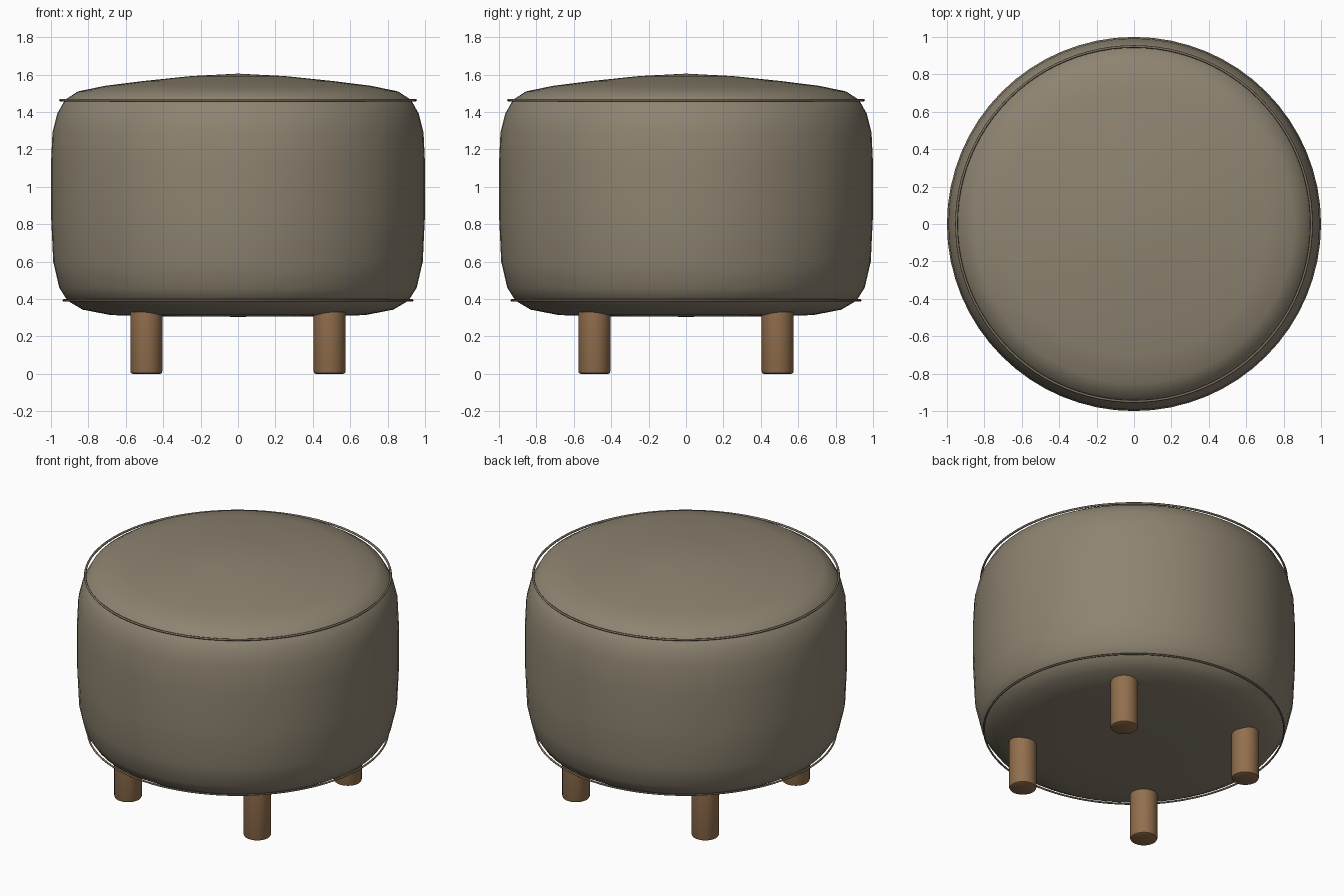
import bpy, bmesh, math

if "Cube" in bpy.data.objects:
    bpy.data.objects.remove(bpy.data.objects["Cube"])


def material(name, rgb):
    m = bpy.data.materials.new(name)
    m.diffuse_color = (*rgb, 1.0)
    m.use_nodes = True
    m.node_tree.nodes["Principled BSDF"].inputs["Base Color"].default_value = m.diffuse_color
    return m


fabric = material("taupe fabric", (0.27, 0.23, 0.165))
piping = material("dark taupe piping", (0.19, 0.16, 0.115))
wood = material("brown wood", (0.29, 0.16, 0.075))


def lathe(name, profile, mat, segments, location=(0, 0, 0), angle=180):
    """Spin an (r, z) profile, top to bottom, about the z axis."""
    bm = bmesh.new()
    verts = [bm.verts.new((r, 0, z)) for r, z in profile]
    edges = [bm.edges.new(pair) for pair in zip(verts, verts[1:])]
    bmesh.ops.spin(bm, geom=verts + edges, cent=(0, 0, 0), axis=(0, 0, 1),
                   angle=math.tau, steps=segments)
    bmesh.ops.remove_doubles(bm, verts=bm.verts, dist=1e-4)
    bmesh.ops.recalc_face_normals(bm, faces=bm.faces)
    mesh = bpy.data.meshes.new(name)
    bm.to_mesh(mesh)
    bm.free()
    obj = bpy.data.objects.new(name, mesh)
    obj.location = location
    mesh.materials.append(mat)
    bpy.context.collection.objects.link(obj)
    bpy.ops.object.select_all(action='DESELECT')
    obj.select_set(True)
    bpy.context.view_layer.objects.active = obj
    bpy.ops.object.shade_smooth_by_angle(angle=math.radians(angle))
    return obj


# Plump upholstered body with a gently crowned top
lathe("cushion_body", [
    (0, 1.605), (0.25, 1.592), (0.51, 1.565), (0.71, 1.54), (0.855, 1.51),
    (0.925, 1.465), (0.967, 1.39), (0.992, 1.29), (1.0, 1.12), (1.0, 0.855),
    (0.988, 0.60), (0.955, 0.458), (0.91, 0.39), (0.83, 0.343),
    (0.68, 0.314), (0.40, 0.306), (0, 0.305)], fabric, 64)


# Thin seam piping around the top and bottom edges
def ring(name, radius, z, thick):
    pts = [(radius + thick * math.cos(i * math.tau / 8),
            z + thick * math.sin(i * math.tau / 8)) for i in range(9)]
    return lathe(name, pts, piping, 96)


ring("top_piping", 0.949, 1.463, 0.007)
ring("bottom_piping", 0.932, 0.393, 0.006)

# Four short round legs with softened feet
for fb, y in (("front", -0.49), ("back", 0.49)):
    for lr, x in (("left", -0.49), ("right", 0.49)):
        lathe(f"{fb}_{lr}_leg",
              [(0, 0.33), (0.086, 0.33), (0.086, 0.014), (0.082, 0.004),
               (0.074, 0), (0, 0)], wood, 32, (x, y, 0), 40)
